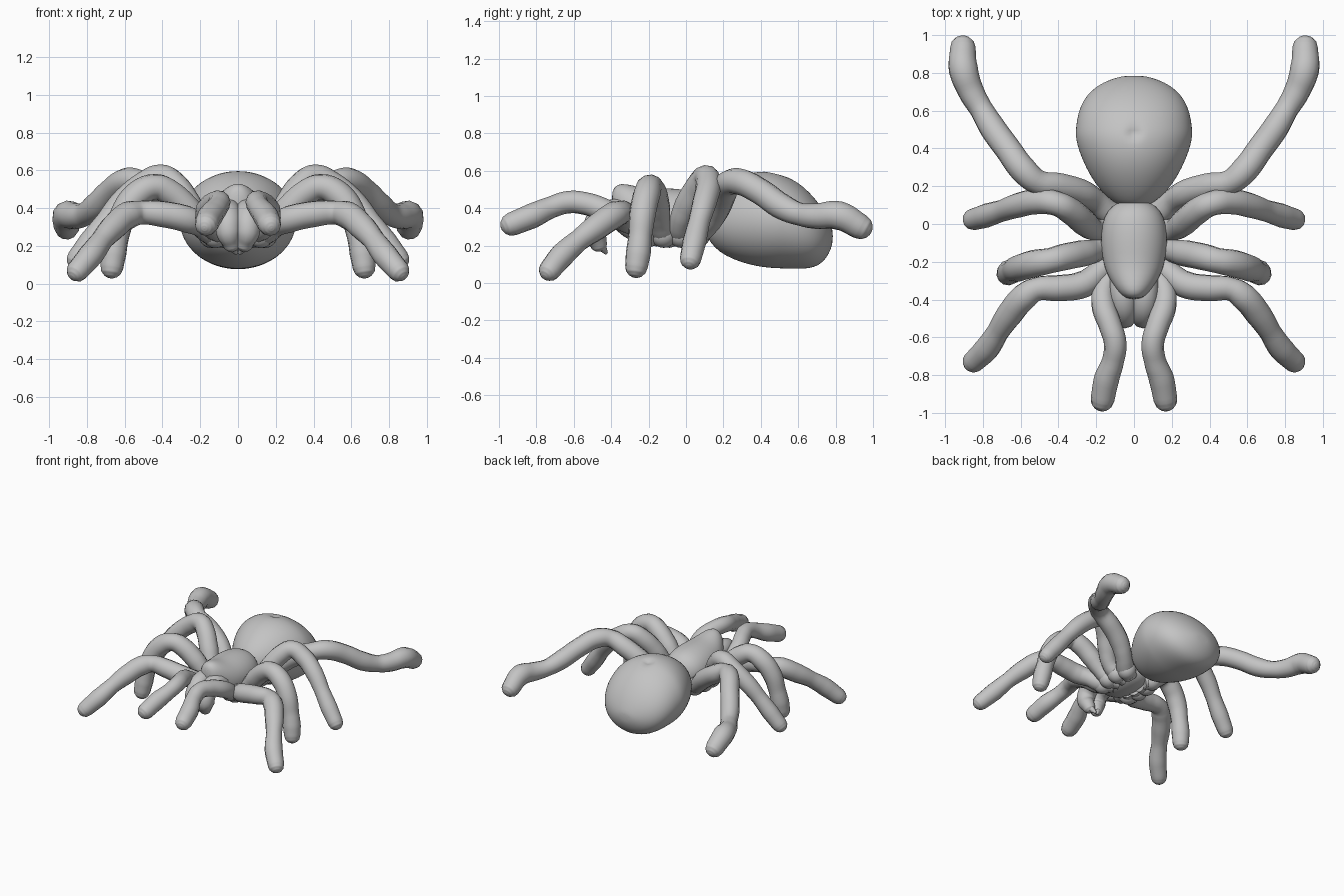
import bpy
import bmesh
import math
from mathutils import Vector

cube = bpy.data.objects.get("Cube")
if cube:
    bpy.data.objects.remove(cube, do_unlink=True)

grey = bpy.data.materials.new("body_grey")
grey.use_nodes = True
GREY = (0.55, 0.55, 0.55, 1)
grey.diffuse_color = GREY
grey.node_tree.nodes["Principled BSDF"].inputs["Base Color"].default_value = GREY


def add_object(name, mesh):
    """Link a smooth-shaded mesh object with the body material."""
    mesh.materials.clear()
    mesh.materials.append(grey)
    for face in mesh.polygons:
        face.use_smooth = True
        face.material_index = 0
    obj = bpy.data.objects.new(name, mesh)
    bpy.context.collection.objects.link(obj)
    return obj


def loft(name, stations, sides=48, dent_at=None):
    """Skin oval rings along y; a station is (y, half width, bottom, top)."""
    bm = bmesh.new()
    rings = []
    for y, half, bottom, top in stations:
        middle, height = (top + bottom) / 2, (top - bottom) / 2
        ring = []
        for i in range(sides):
            a = math.tau * i / sides
            ring.append(bm.verts.new((half * math.sin(a), y, middle + height * math.cos(a))))
        if y == dent_at:
            ring[0].co.z -= 0.05
        rings.append(ring)
    for a, b in zip(rings, rings[1:]):
        for i in range(sides):
            j = (i + 1) % sides
            bm.faces.new((a[i], a[j], b[j], b[i]))
    bm.faces.new(rings[0])
    bm.faces.new(rings[-1])
    bmesh.ops.recalc_face_normals(bm, faces=bm.faces)
    mesh = bpy.data.meshes.new(name)
    bm.to_mesh(mesh)
    bm.free()
    smooth = add_object(name, mesh).modifiers.new("smooth", "SUBSURF")
    smooth.levels = smooth.render_levels = 1


def limb(name, points):
    """Tube with a round tip through (x, y, z, radius) points."""
    path = [(Vector(p[:3]), p[3]) for p in points]
    end, r = path[-1]
    direction = (end - path[-2][0]).normalized()
    for angle in (30, 55, 75, 88):
        a = math.radians(angle)
        path.append((end + direction * r * math.sin(a), r * math.cos(a)))
    curve = bpy.data.curves.new(name, "CURVE")
    curve.dimensions = "3D"
    curve.bevel_depth = 1
    curve.bevel_resolution = 4
    curve.resolution_u = 5
    curve.use_fill_caps = True
    spline = curve.splines.new("BEZIER")
    spline.bezier_points.add(len(path) - 1)
    for knot, (co, radius) in zip(spline.bezier_points, path):
        knot.co = co
        knot.radius = radius
        knot.handle_left_type = knot.handle_right_type = "AUTO"
    helper = bpy.data.objects.new(name + "_path", curve)
    bpy.context.collection.objects.link(helper)
    bpy.context.view_layer.update()
    evaluated = helper.evaluated_get(bpy.context.evaluated_depsgraph_get())
    mesh = bpy.data.meshes.new_from_object(evaluated)
    bpy.data.objects.remove(helper, do_unlink=True)
    mesh.name = name
    add_object(name, mesh)


def limb_pair(name, points):
    for side, sign in (("left", 1), ("right", -1)):
        limb(side + "_" + name, [(sign * x, y, z, r) for x, y, z, r in points])


# Rear body, egg-shaped and tilted, with a small dimple on top
loft("abdomen", [
    (.09, .05, .29, .39), (.11, .1, .25, .43), (.15, .15, .19, .475), (.21, .204, .145, .525),
    (.3, .256, .108, .577), (.39, .293, .087, .598), (.45, .307, .081, .596), (.48, .309, .079, .59),
    (.51, .308, .078, .582), (.59, .297, .075, .546), (.66, .266, .077, .486),
    (.71, .224, .094, .427), (.75, .164, .13, .365), (.777, .09, .185, .305), (.785, .04, .225, .275),
], dent_at=.48)

# Front body, widest between the middle legs and narrowing to the head
loft("carapace", [
    (.13, .03, .31, .38), (.115, .09, .26, .43), (.07, .143, .22, .478), (0, .17, .2, .5),
    (-.1, .178, .19, .508), (-.2, .164, .2, .505), (-.26, .145, .22, .515),
    (-.32, .112, .26, .53), (-.37, .075, .33, .53), (-.398, .035, .39, .49),
])

# Jaws with inward-pointing fangs
limb_pair("jaw", [
    (.055, -.28, .36, .075), (.055, -.39, .375, .073), (.05, -.465, .335, .068),
    (.05, -.487, .27, .066), (.036, -.47, .215, .048),
])
limb_pair("fang", [
    (.045, -.47, .24, .03), (.03, -.45, .195, .026), (.012, -.43, .165, .012),
])

# Short feelers either side of the jaws
limb_pair("feeler", [
    (.07, -.2, .27, .058), (.12, -.28, .29, .064), (.16, -.35, .34, .06),
    (.16, -.44, .39, .064), (.125, -.54, .425, .061), (.1, -.63, .432, .06),
    (.11, -.72, .405, .058), (.145, -.82, .36, .067), (.167, -.93, .315, .063),
])

# Four pairs of walking legs, from front to back
limb_pair("front_leg", [
    (.06, -.15, .25, .055), (.14, -.215, .27, .068), (.2, -.27, .31, .063),
    (.27, -.32, .34, .072), (.4, -.34, .368, .07), (.515, -.345, .376, .063),
    (.58, -.385, .362, .073), (.66, -.48, .297, .07), (.72, -.57, .23, .059),
    (.78, -.66, .15, .067), (.848, -.727, .07, .06),
])
limb_pair("second_leg", [
    (.06, -.08, .24, .055), (.14, -.12, .27, .066), (.2, -.14, .32, .06),
    (.27, -.155, .4, .071), (.37, -.175, .487, .071), (.44, -.193, .513, .067),
    (.53, -.21, .472, .073), (.605, -.232, .37, .071), (.64, -.245, .25, .063),
    (.658, -.255, .16, .067), (.668, -.265, .088, .061),
])
limb_pair("third_leg", [
    (.06, -.02, .24, .055), (.14, -.03, .27, .066), (.205, -.03, .32, .06),
    (.265, .01, .42, .071), (.338, .07, .523, .07), (.405, .106, .566, .065),
    (.5, .12, .523, .068), (.61, .1, .433, .066), (.7, .07, .325, .058),
    (.78, .045, .22, .064), (.85, .025, .13, .058),
])
limb_pair("back_leg", [
    (.06, .03, .24, .055), (.13, .06, .27, .068), (.2, .12, .32, .063),
    (.28, .165, .4, .072), (.4, .2, .483, .072), (.51, .222, .533, .066),
    (.585, .285, .542, .072), (.67, .4, .487, .07), (.75, .51, .41, .07),
    (.81, .61, .367, .062), (.862, .7, .357, .069), (.904, .82, .36, .078),
    (.907, .93, .302, .069),
])

# Rounded hip joints around the underside
for index, (x, y) in enumerate([(.12, -.21), (.14, -.12), (.14, -.025), (.12, .06)]):
    for side, sign in (("left", 1), ("right", -1)):
        bm = bmesh.new()
        bmesh.ops.create_uvsphere(bm, u_segments=20, v_segments=12, radius=.07)
        bmesh.ops.translate(bm, verts=bm.verts, vec=(sign * x, y, .258))
        hip_name = side + "_hip_" + str(index + 1)
        hip_mesh = bpy.data.meshes.new(hip_name)
        bm.to_mesh(hip_mesh)
        bm.free()
        add_object(hip_name, hip_mesh)
